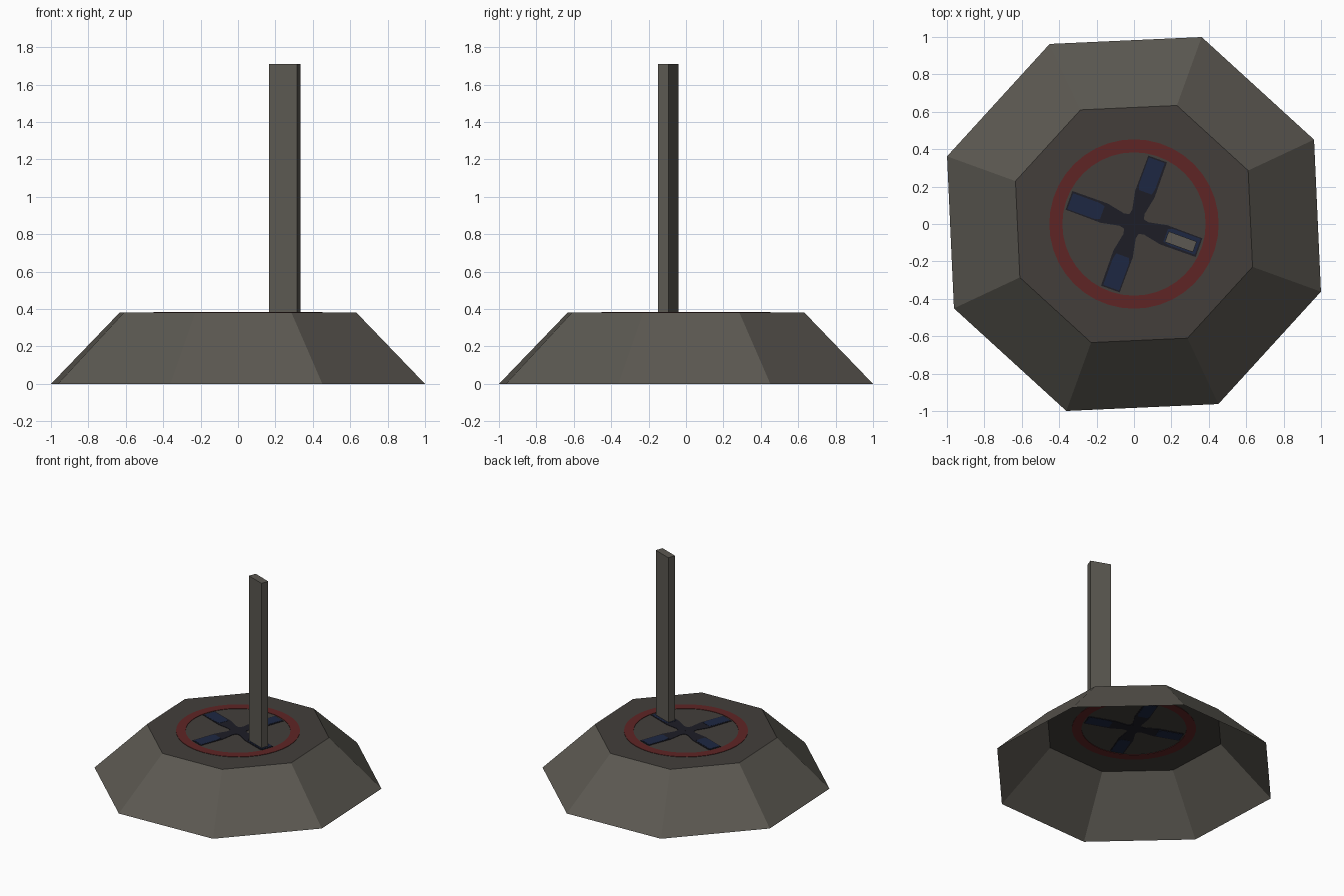
import bpy, bmesh, math
from mathutils import Matrix

if "Cube" in bpy.data.objects:
    bpy.data.objects.remove(bpy.data.objects["Cube"])

DECK_Z = 0.38
BLADE_ANGLE = 70


def material(name, r, g, b):
    lin = lambda c: ((c / 255 + 0.055) / 1.055) ** 2.4 if c > 10 else c / 255 / 12.92
    m = bpy.data.materials.new(name)
    m.diffuse_color = (lin(r), lin(g), lin(b), 1)
    m.use_nodes = True
    m.node_tree.nodes["Principled BSDF"].inputs["Base Color"].default_value = m.diffuse_color
    return m


STONE = material("grey stone", 92, 89, 82)
DECK = material("dark deck grey", 67, 63, 59)
RED = material("dull red", 95, 37, 37)
DARK = material("near black blue", 29, 29, 38)
BLUE = material("navy blue", 29, 39, 66)


def finish(name, bm, mats):
    me = bpy.data.meshes.new(name)
    bm.to_mesh(me)
    bm.free()
    for m in mats:
        me.materials.append(m)
    ob = bpy.data.objects.new(name, me)
    bpy.context.collection.objects.link(ob)
    return ob


def circle(bm, n, r, z, start=0.0):
    return [bm.verts.new((r * math.cos(start + math.tau * i / n),
                          r * math.sin(start + math.tau * i / n), z)) for i in range(n)]


def bridge(bm, a, b):
    n = len(a)
    return [bm.faces.new((a[i], a[(i + 1) % n], b[(i + 1) % n], b[i])) for i in range(n)]


# Eight-sided sloping base, open underneath, with a flat deck
bm = bmesh.new()
start = math.radians(25.1)
low = circle(bm, 8, 1.063, 0, start)
top = circle(bm, 8, 0.674, DECK_Z, start)
bridge(bm, low, top)
bm.faces.new(top).material_index = 1
finish("base", bm, [STONE, DECK])

# Painted ring: thin plate showing on both sides of the deck
bm = bmesh.new()
loops = [circle(bm, 40, r, DECK_Z + h) for r, h in
         ((0.383, -0.003), (0.453, -0.003), (0.453, 0.003), (0.383, 0.003))]
for i in range(4):
    bridge(bm, loops[i], loops[(i + 1) % 4])
finish("painted_ring", bm, [RED])


# Painted cross: thin plates, four dark arms with blue ends
def plate(name, outline, half, angle, mat):
    bm = bmesh.new()
    face = bm.faces.new([bm.verts.new((x, y, DECK_Z - half)) for x, y in outline])
    up = bmesh.ops.extrude_face_region(bm, geom=[face], use_keep_orig=True)
    bmesh.ops.translate(bm, vec=(0, 0, 2 * half),
                        verts=[v for v in up["geom"] if isinstance(v, bmesh.types.BMVert)])
    bmesh.ops.recalc_face_normals(bm, faces=bm.faces)
    bm.transform(Matrix.Rotation(math.radians(angle), 4, "Z"))
    finish(name, bm, [mat])


ARM = [(0, -0.05), (0.07, -0.035), (0.12, -0.045), (0.17, -0.055), (0.37, -0.053),
       (0.37, 0.053), (0.17, 0.055), (0.12, 0.045), (0.07, 0.035), (0, 0.05)]
TIP = [(0.18, -0.035), (0.21, -0.043), (0.362, -0.043),
       (0.362, 0.047), (0.21, 0.047), (0.18, 0.038)]
for k in range(4):
    plate(f"cross_arm_{k + 1}", ARM, 0.003 + 0.0001 * k, BLADE_ANGLE + 90 * k, DARK)
    plate(f"cross_tip_{k + 1}", TIP, 0.0045, BLADE_ANGLE + 90 * k, BLUE)

# Tall flat post standing on the right-hand arm
bm = bmesh.new()
bmesh.ops.create_cube(bm, size=1)
z0, z1 = DECK_Z + 0.001, 1.71
bm.transform(Matrix.Translation((0.25, -0.095, (z0 + z1) / 2))
             @ Matrix.Rotation(math.radians(-20), 4, "Z")
             @ Matrix.Diagonal((0.16, 0.06, z1 - z0, 1)))
finish("post", bm, [STONE])
